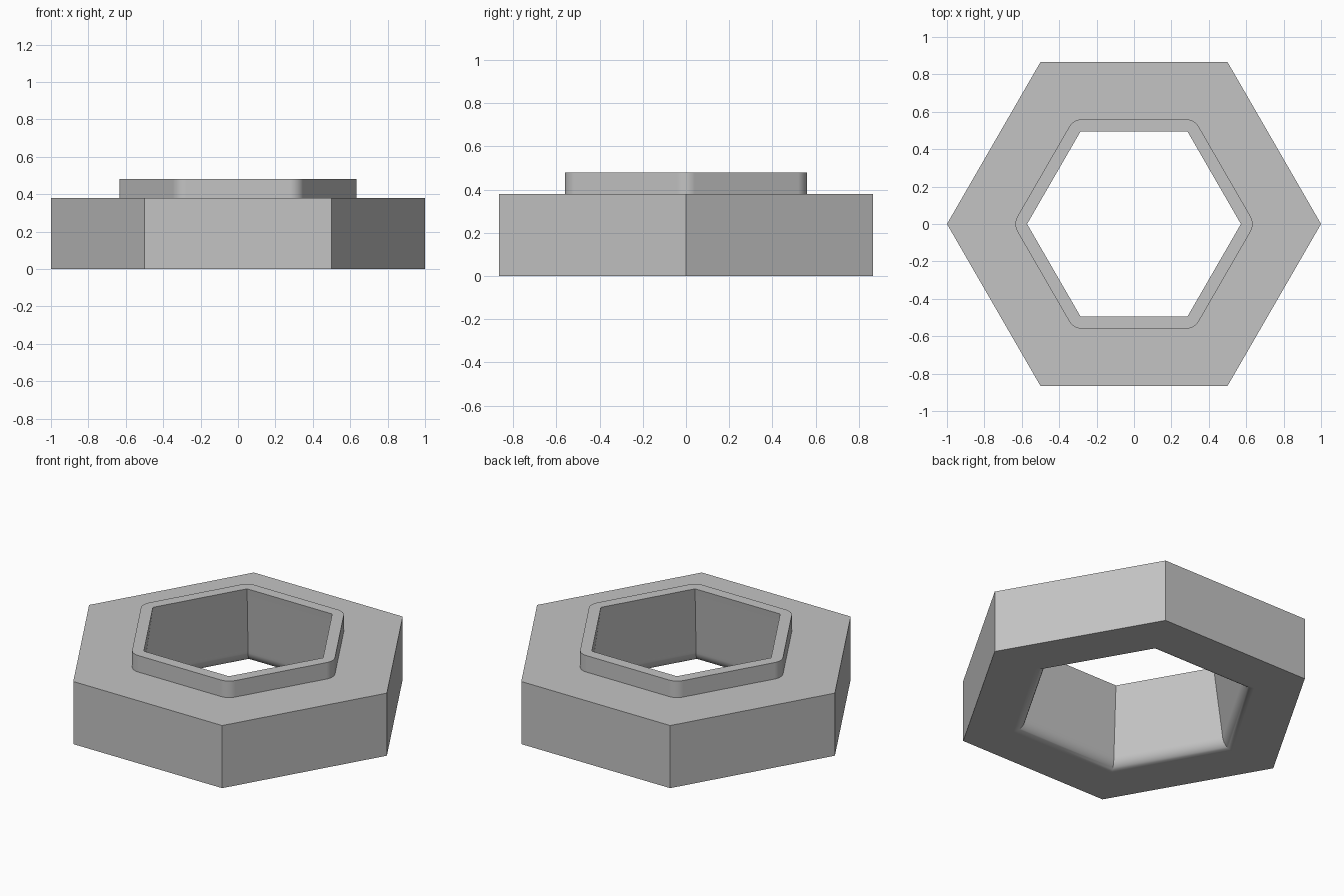
import bpy, bmesh
from math import pi, sin, cos, tan, radians
from mathutils import Vector

cube = bpy.data.objects.get("Cube")
if cube:
    bpy.data.objects.remove(cube, do_unlink=True)

STEPS = 8  # segments in each rounded corner and in the hole fillet


def hexagon(apothem, z, corner=0.0):
    """Hexagon points with optional rounded corners; sharp corners repeat."""
    points = []
    for side in range(6):
        mid = side * pi / 3
        centre = Vector((cos(mid), sin(mid))) * (apothem - corner) / cos(pi / 6)
        for step in range(STEPS + 1):
            a = mid + (step / STEPS - 0.5) * pi / 3
            points.append((centre.x + corner * cos(a), centre.y + corner * sin(a), z))
    return points


# Cross-section rings: nut body, rounded collar, then the tapered hole
rings = [
    hexagon(0.866, 0.0),
    hexagon(0.866, 0.38),
    hexagon(0.56, 0.38, 0.08),
    hexagon(0.56, 0.48, 0.08),
    hexagon(0.495, 0.48),
]
# Rounded lower rim of the hole
wall, rim, height = 0.55, 0.06, 0.075
for step in range(STEPS + 1):
    a = step / STEPS * pi / 2
    rings.append(hexagon(wall + rim * (1 - cos(a)), height * (1 - sin(a))))

# Skin the rings into one closed loop
bm = bmesh.new()
loops = [[bm.verts.new(p) for p in ring] for ring in rings]
count = len(loops[0])
for lower, upper in zip(loops, loops[1:] + loops[:1]):
    for i in range(count):
        j = (i + 1) % count
        bm.faces.new((lower[i], lower[j], upper[j], upper[i]))
bmesh.ops.remove_doubles(bm, verts=bm.verts, dist=0.0001)
bmesh.ops.recalc_face_normals(bm, faces=bm.faces)
mesh = bpy.data.meshes.new("hex_nut")
bm.to_mesh(mesh)
bm.free()

nut = bpy.data.objects.new("hex_nut", mesh)
bpy.context.collection.objects.link(nut)

# Plain grey
grey = bpy.data.materials.new("plain grey")
grey.use_nodes = True
colour = (0.55, 0.55, 0.55, 1)
grey.diffuse_color = colour
grey.node_tree.nodes["Principled BSDF"].inputs["Base Color"].default_value = colour
mesh.materials.append(grey)

# Smooth rounded parts while large faces stay flat
bpy.ops.object.select_all(action="DESELECT")
nut.select_set(True)
bpy.context.view_layer.objects.active = nut
bpy.ops.object.shade_smooth_by_angle(angle=radians(30))
weighted = nut.modifiers.new("flat_large_faces", "WEIGHTED_NORMAL")
weighted.keep_sharp = True
